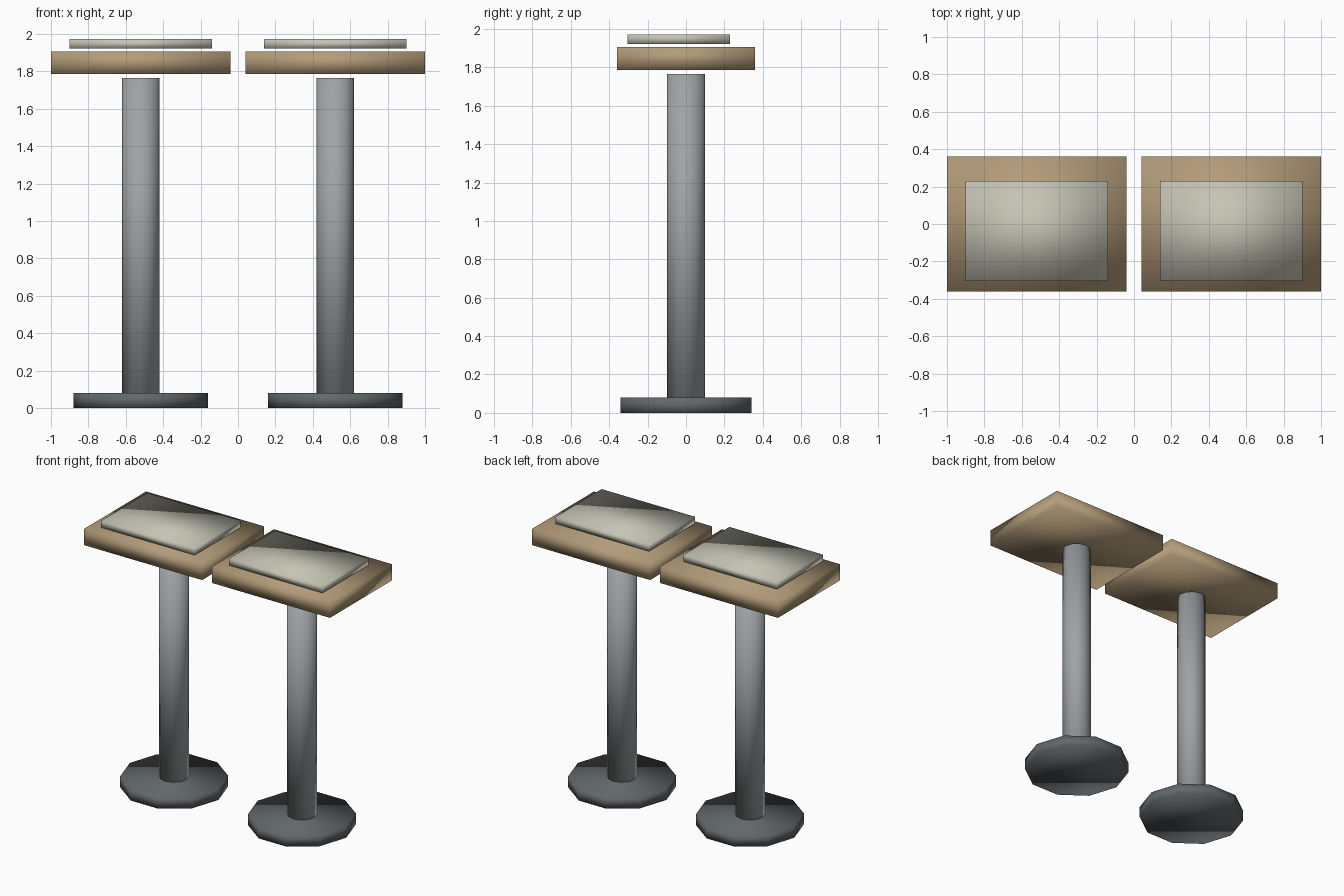
import bpy

cube = bpy.data.objects.get("Cube")
if cube:
    bpy.data.objects.remove(cube, do_unlink=True)


def material(name, rgb):
    mat = bpy.data.materials.new(name)
    mat.use_nodes = True
    color = (*rgb, 1)
    mat.diffuse_color = color
    mat.node_tree.nodes["Principled BSDF"].inputs["Base Color"].default_value = color
    return mat


wood = material("tan wood", (0.45, 0.33, 0.19))
paper = material("pale grey", (0.56, 0.55, 0.46))
steel = material("steel grey", (0.35, 0.37, 0.38))
iron = material("dark iron", (0.12, 0.135, 0.145))


def finish(name, mat):
    obj = bpy.context.object
    obj.name = name
    obj.data.materials.append(mat)
    bpy.ops.object.transform_apply(location=False, rotation=False, scale=True)
    # One soft shading group per part
    bpy.ops.object.shade_smooth()


def box(name, mat, x, y, size, bottom):
    bpy.ops.mesh.primitive_cube_add(size=1, location=(x, y, bottom + size[2] / 2))
    bpy.context.object.scale = size
    finish(name, mat)


def cylinder(name, mat, x, sides, radius, bottom, top):
    bpy.ops.mesh.primitive_cylinder_add(
        vertices=sides, radius=radius, depth=top - bottom,
        location=(x, 0, (bottom + top) / 2))
    obj = bpy.context.object
    # Put a corner on the x axis
    obj.rotation_euler.z = 1.5707963
    finish(name, mat)


# Two matching stands side by side
for side, x in (("left", 0.52), ("right", -0.52)):
    cylinder(side + "_foot", iron, x, 10, 0.36, 0, 0.08)
    cylinder(side + "_post", steel, x, 12, 0.1, 0.08, 1.765)
    box(side + "_tabletop", wood, x, 0, (0.96, 0.72, 0.12), 1.787)
    box(side + "_panel", paper, x, -0.037, (0.76, 0.535, 0.05), 1.922)
